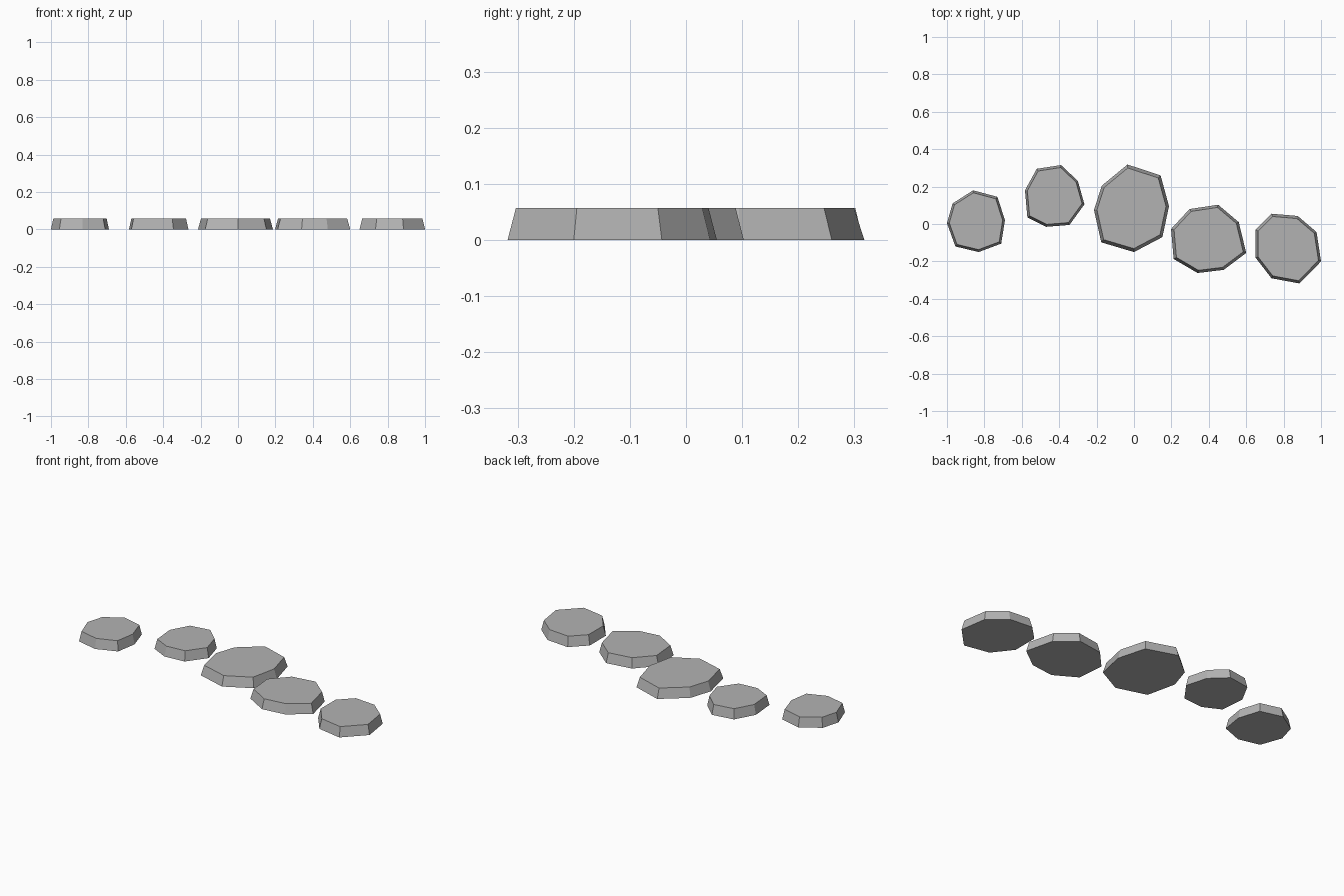
import bpy
import bmesh
from mathutils import Vector

HEIGHT = 0.057
TOP_SCALE = 0.92

default_cube = bpy.data.objects.get("Cube")
if default_cube:
    bpy.data.objects.remove(default_cube, do_unlink=True)

# Single plain stone colour
stone_grey = bpy.data.materials.new("stone_grey")
stone_grey.use_nodes = True
colour = (0.45, 0.45, 0.45, 1.0)
stone_grey.diffuse_color = colour
shader = next(n for n in stone_grey.node_tree.nodes if n.type == "BSDF_PRINCIPLED")
shader.inputs["Base Color"].default_value = colour
shader.inputs["Roughness"].default_value = 0.9


def stepping_stone(name, outline):
    """Eight-sided slab extruded from its ground outline, narrowing to the top."""
    bm = bmesh.new()
    ground = [bm.verts.new((x, y, 0)) for x, y in outline]
    base = bm.faces.new(ground)
    raised = bmesh.ops.extrude_face_region(bm, geom=[base], use_keep_orig=True)
    top = [v for v in raised["geom"] if isinstance(v, bmesh.types.BMVert)]

    # Shrink the top rim about the middle of the slab
    low = Vector([min(p[i] for p in outline) for i in range(2)])
    high = Vector([max(p[i] for p in outline) for i in range(2)])
    middle = (low + high) / 2
    for vert in top:
        vert.co.xy = middle + (vert.co.xy - middle) * TOP_SCALE
        vert.co.z = HEIGHT

    bmesh.ops.recalc_face_normals(bm, faces=bm.faces)
    mesh = bpy.data.meshes.new(name)
    bm.to_mesh(mesh)
    bm.free()
    mesh.materials.append(stone_grey)
    stone = bpy.data.objects.new(name, mesh)
    bpy.context.scene.collection.objects.link(stone)
    return stone


# Row of irregular slabs from the model's right to its left
stepping_stone("far_right_stone", [
    (-.86, .18), (-.73, .145), (-.69, .02), (-.71, -.105),
    (-.83, -.15), (-.955, -.12), (-1, .005), (-.97, .11)])
stepping_stone("right_stone", [
    (-.39, .315), (-.3, .23), (-.265, .105), (-.345, -.005),
    (-.47, -.015), (-.57, .035), (-.583, .18), (-.52, .295)])
stepping_stone("middle_stone", [
    (-.035, .318), (.142, .26), (.187, .095), (.152, -.07),
    (0, -.15), (-.175, -.098), (-.214, .075), (-.172, .205)])
stepping_stone("left_stone", [
    (.45, .103), (.56, .01), (.6, -.155), (.48, -.245),
    (.34, -.262), (.212, -.187), (.198, -.027), (.297, .08)])
stepping_stone("far_left_stone", [
    (.735, .055), (.875, .043), (.976, -.043), (1, -.2),
    (.885, -.318), (.735, -.29), (.65, -.18), (.65, -.03)])
